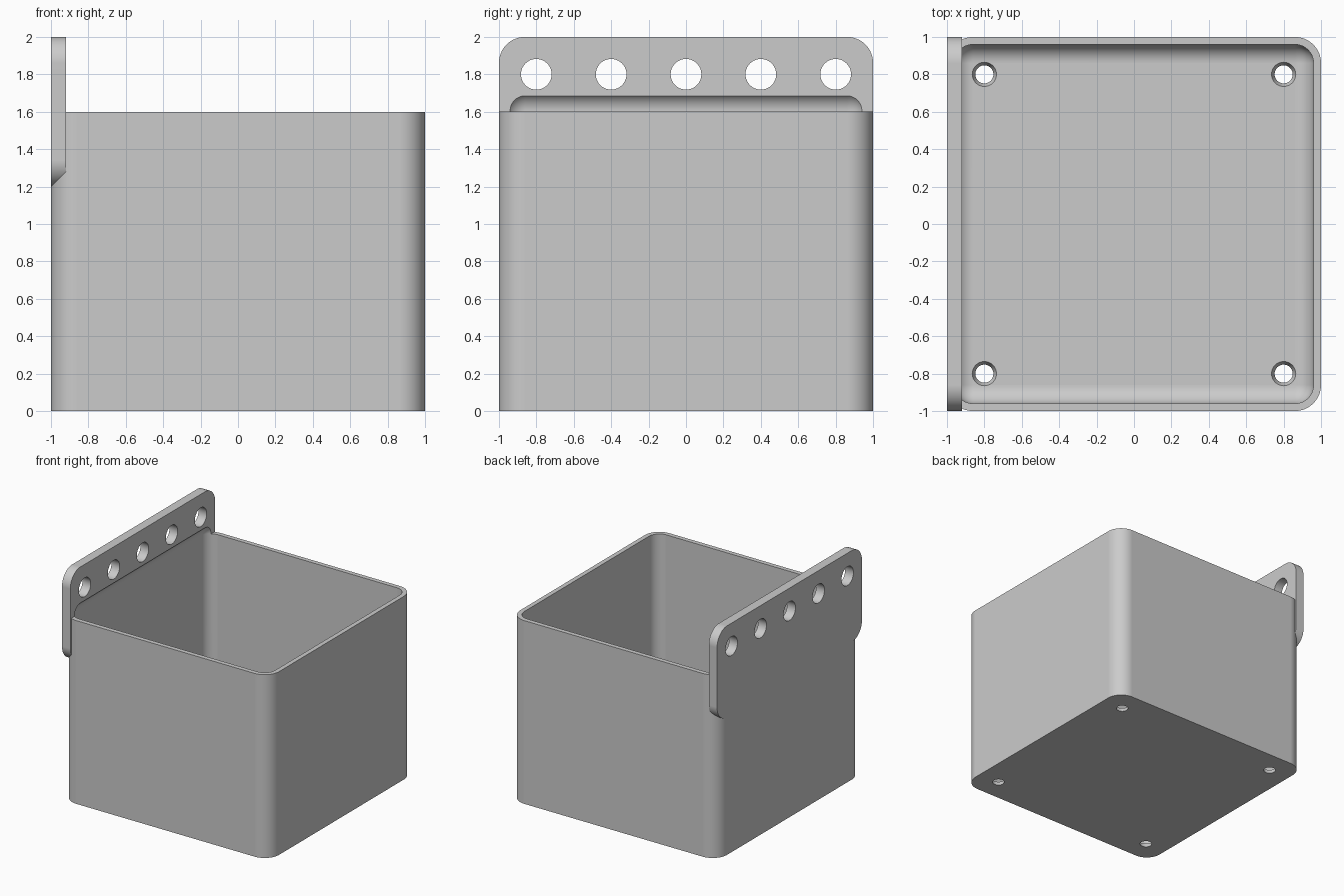
import bpy, bmesh, math
from mathutils import Matrix, Vector

if "Cube" in bpy.data.objects:
    bpy.data.objects.remove(bpy.data.objects["Cube"], do_unlink=True)

WALL = 0.04
OUTER_R, INNER_R = 0.14, 0.10
HEIGHT = 1.6

grey = bpy.data.materials.new("plain grey")
grey.use_nodes = True
colour = (0.6, 0.6, 0.6, 1)
grey.diffuse_color = colour
grey.node_tree.nodes["Principled BSDF"].inputs["Base Color"].default_value = colour


def make_object(name, bm):
    mesh = bpy.data.meshes.new(name)
    bm.to_mesh(mesh)
    bm.free()
    obj = bpy.data.objects.new(name, mesh)
    bpy.context.collection.objects.link(obj)
    mesh.materials.append(grey)
    return obj


def rounded_box(name, low, high, radius, axes, segments=12):
    """Box whose edges parallel to the given axes are rounded."""
    low, high = Vector(low), Vector(high)
    bm = bmesh.new()
    bmesh.ops.create_cube(bm, size=1)
    bmesh.ops.scale(bm, vec=high - low, verts=bm.verts)
    bmesh.ops.translate(bm, vec=(low + high) / 2, verts=bm.verts)
    edges = [e for e in bm.edges
             if any(abs((e.verts[0].co - e.verts[1].co)["xyz".index(a)]) > 1e-4 for a in axes)]
    bmesh.ops.bevel(bm, geom=edges, offset=radius, segments=segments,
                    profile=0.5, affect='EDGES')
    return make_object(name, bm)


def hole_cutters(name, centres, r_start, r_end, depth, turn):
    bm = bmesh.new()
    for centre in centres:
        bmesh.ops.create_cone(bm, cap_ends=True, segments=40, radius1=r_start, radius2=r_end,
                              depth=depth, matrix=Matrix.Translation(centre) @ turn)
    return make_object(name, bm)


def combine(target, other, operation):
    mod = target.modifiers.new(operation.lower(), 'BOOLEAN')
    mod.operation, mod.solver, mod.object = operation, 'EXACT', other
    bpy.context.view_layer.objects.active = target
    bpy.ops.object.modifier_apply(modifier=mod.name)
    bpy.data.objects.remove(other, do_unlink=True)


# Outer shell and hanging plate
bin_body = rounded_box("hanging_bin", (-1, -1, 0), (1, 1, HEIGHT), OUTER_R, "z")
plate = rounded_box("hanging_plate", (-1, -1, 1.2), (-0.92, 1, 2), OUTER_R, "x")
combine(bin_body, plate, 'UNION')

# Cavity, rounded all over, which also scoops into the plate
inside = 1 - WALL
cavity = rounded_box("cavity", (-inside, -inside, WALL), (inside, inside, 1.705), INNER_R, "xyz")
combine(bin_body, cavity, 'DIFFERENCE')

# Row of holes for hanging
row = [(-0.96, 0.4 * i, 1.8) for i in range(-2, 3)]
combine(bin_body, hole_cutters("hanging_holes", row, 0.082, 0.082, 0.3,
                               Matrix.Rotation(math.pi / 2, 4, 'Y')), 'DIFFERENCE')

# Tapered drain holes in the floor
drains = [(0.8 * sx, 0.8 * sy, WALL / 2) for sx in (-1, 1) for sy in (-1, 1)]
combine(bin_body, hole_cutters("drain_holes", drains, 0.04, 0.073, 2 * WALL,
                               Matrix.Identity(4)), 'DIFFERENCE')

# Smooth rounds, crisp edges
bpy.ops.object.select_all(action='DESELECT')
bin_body.select_set(True)
bpy.context.view_layer.objects.active = bin_body
bpy.ops.object.shade_smooth_by_angle(angle=math.radians(25))
weighted = bin_body.modifiers.new("weighted normals", 'WEIGHTED_NORMAL')
weighted.keep_sharp = True
